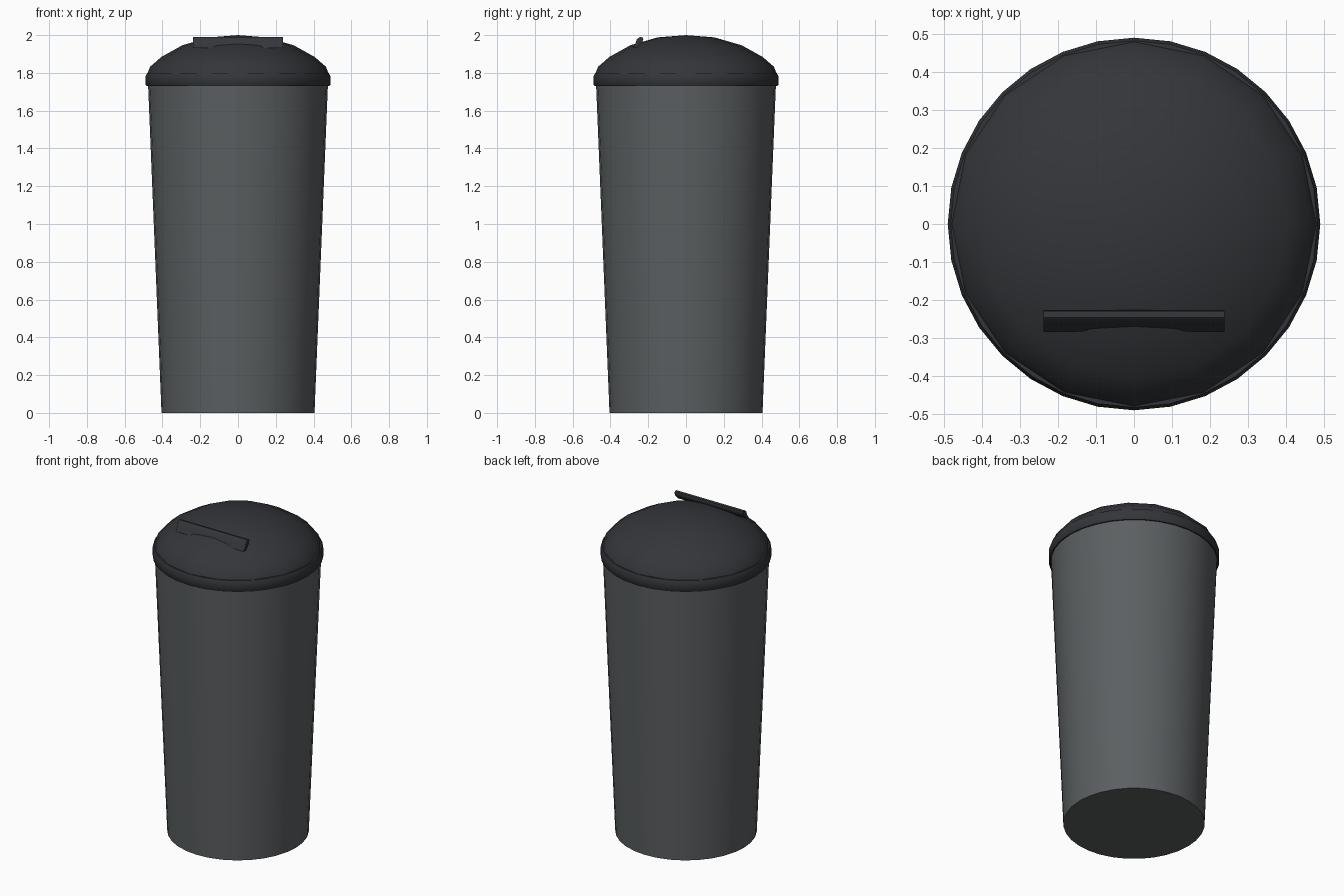
import bpy, bmesh, math

if "Cube" in bpy.data.objects:
    bpy.data.objects.remove(bpy.data.objects["Cube"])


def material(name, rgb):
    m = bpy.data.materials.new(name)
    m.diffuse_color = (*rgb, 1)
    m.use_nodes = True
    m.node_tree.nodes["Principled BSDF"].inputs["Base Color"].default_value = m.diffuse_color
    return m


def finish(name, bm, mat, angle=40):
    bmesh.ops.recalc_face_normals(bm, faces=bm.faces)
    me = bpy.data.meshes.new(name)
    bm.to_mesh(me)
    bm.free()
    ob = bpy.data.objects.new(name, me)
    bpy.context.collection.objects.link(ob)
    me.materials.append(mat)
    bpy.ops.object.select_all(action='DESELECT')
    ob.select_set(True)
    bpy.context.view_layer.objects.active = ob
    bpy.ops.object.shade_smooth_by_angle(angle=math.radians(angle))
    return ob


def lathe(name, profile, sides, mat, closed=False):
    """Turn (radius, z) points around z; a zero radius makes a pole."""
    bm = bmesh.new()
    rings = []
    for r, z in profile:
        if r == 0:
            rings.append([bm.verts.new((0, 0, z))] * sides)
        else:
            rings.append([bm.verts.new((r * math.cos(2 * math.pi * i / sides),
                                        r * math.sin(2 * math.pi * i / sides), z))
                          for i in range(sides)])
    pairs = list(zip(rings, rings[1:]))
    if closed:
        pairs.append((rings[-1], rings[0]))
    for a, b in pairs:
        for i in range(sides):
            j = (i + 1) % sides
            bm.faces.new(list(dict.fromkeys((a[i], a[j], b[j], b[i]))))
    return finish(name, bm, mat)


grey = material("body_grey", (0.105, 0.115, 0.12))
dark = material("lid_dark", (0.034, 0.036, 0.041))

# Tapered body with a closed base
lathe("bin_body", [(0, 0), (0.405, 0), (0.477, 1.76)], 32, grey)

# Bevelled band around the lid
lathe("lid_rim", [(0.465, 1.73), (0.483, 1.73), (0.489, 1.738), (0.489, 1.782),
                  (0.481, 1.80), (0.465, 1.80)], 32, dark, closed=True)

# Domed lid
lathe("lid_dome", [(0.48, 1.795), (0.466, 1.832), (0.405, 1.885), (0.295, 1.946),
                   (0.15, 1.988), (0, 2.0)], 16, dark)

# Grip: curved lip extruded across the front of the dome
lip = [(-0.284, 1.932), (-0.262, 1.932), (-0.234, 1.958), (-0.226, 1.978),
       (-0.229, 1.988), (-0.245, 1.99), (-0.26, 1.978), (-0.268, 1.955)]
bm = bmesh.new()
ends = [[bm.verts.new((x, y, z)) for y, z in lip] for x in (-0.238, 0.238)]
for ring in ends:
    bm.faces.new(ring)
for i in range(len(lip)):
    j = (i + 1) % len(lip)
    bm.faces.new((ends[0][i], ends[0][j], ends[1][j], ends[1][i]))
finish("lid_handle", bm, dark)
